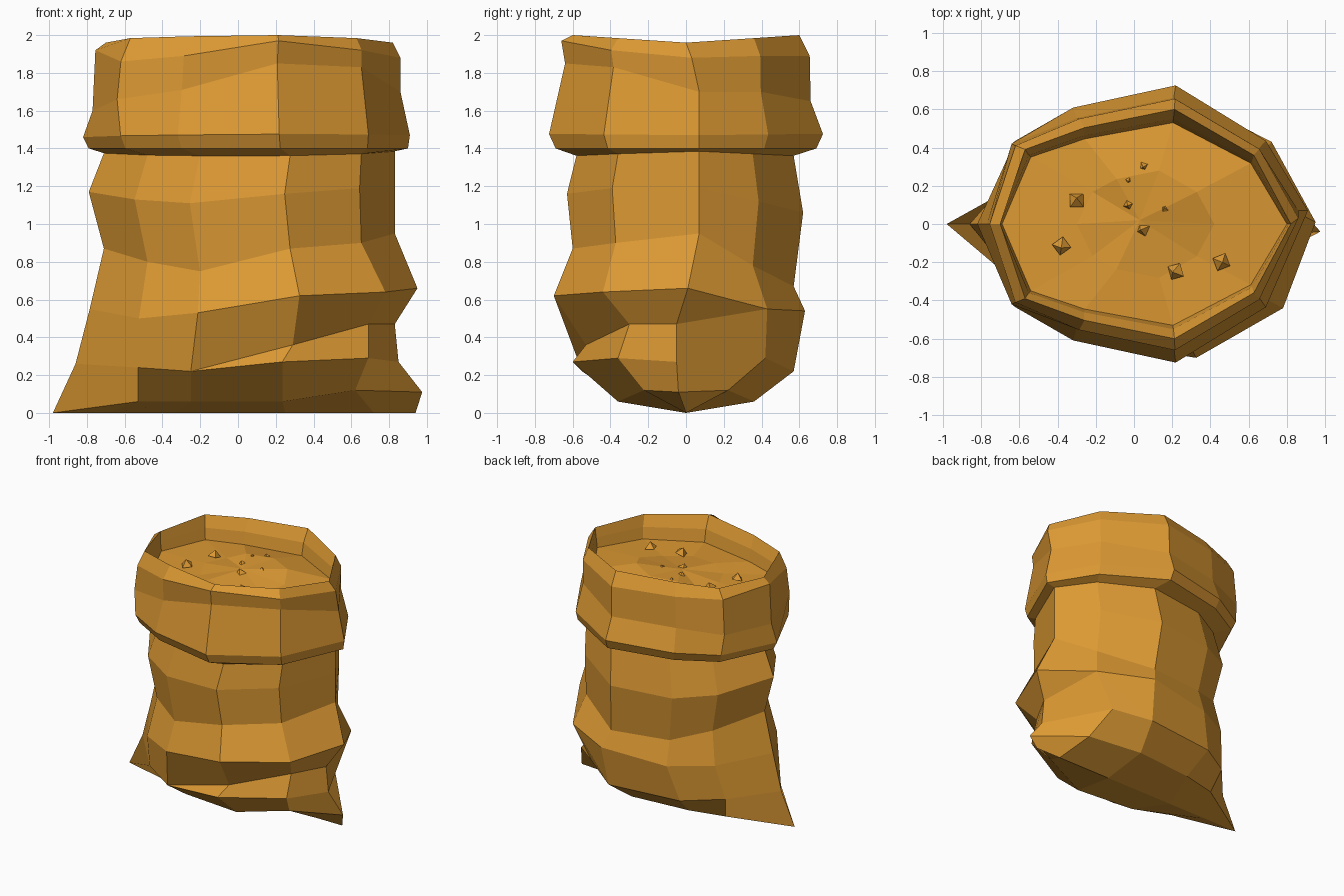
import bpy
import bmesh
import random
from mathutils import Vector

random.seed(4)
cube = bpy.data.objects.get("Cube")
if cube:
    bpy.data.objects.remove(cube, do_unlink=True)

# Single burlap-gold colour
colour = (0.72, 0.32, 0.033, 1.0)
gold = bpy.data.materials.new("golden_burlap")
gold.use_nodes = True
gold.diffuse_color = colour
shader = next(n for n in gold.node_tree.nodes if n.type == "BSDF_PRINCIPLED")
shader.inputs["Base Color"].default_value = colour
shader.inputs["Roughness"].default_value = 0.9


def finish(bm, name):
    """Turn a bmesh into a flat shaded, coloured object."""
    bmesh.ops.recalc_face_normals(bm, faces=bm.faces)
    mesh = bpy.data.meshes.new(name)
    bm.to_mesh(mesh)
    bm.free()
    mesh.materials.append(gold)
    obj = bpy.data.objects.new(name, mesh)
    bpy.context.collection.objects.link(obj)
    return obj


def outline(front):
    """Ten-sided outline: left tip, front columns, right tip, back columns."""
    back = [(u, -v) for u, v in reversed(front)]
    return [(0, 0)] + front + [(1, 0)] + back


body_outline = outline([(0.15, -0.6), (0.33, -0.88), (0.64, -1), (0.885, -0.62)])
cuff_outline = outline([(0.115, -0.6), (0.29, -0.84), (0.6, -1), (0.873, -0.6)])
RIGHT = 5


def ring_points(shape, x_left, x_right, y_front, y_back, y_tip, heights):
    """One cross-section; heights are (left, right, bow) or one per column."""
    points = []
    for column, (u, v) in enumerate(shape):
        x = x_left + (x_right - x_left) * u
        y = v * (y_front if v < 0 else y_back)
        if column == RIGHT:
            y = y_tip
        if len(heights) == 3:
            left, right, bow = heights
            z = left + (right - left) * u + bow * abs(v)
        else:
            z = heights[column]
        points.append(Vector((x, y, z)))
    return points


# Body cross-sections from the keel up to the neck
base = (-0.86, 0.85, 0.6, 0.57, -0.05,
        (.26, .24, .22, .27, .29, .27, .29, .22, .22, .24))
body = {
    "keel":      (-0.98, 0.94, 0, 0, 0, (0, 0, 0)),
    "underside": (-0.765, 0.8, 0.36, 0.36, 0,
                  (.06, .06, .06, .06, .12, .12, .12, .06, .06, .06)),
    "base":      base,
    "crease":    base,
    "bulge":     (-0.785, 0.95, 0.7, 0.63, 0.01,
                  (.55, .5, .53, .62, .64, .66, .55, .54, .5, .52)),
    "waist":     (-0.71, 0.83, 0.6, 0.57, 0.07,
                  (.87, .8, .75, .87, .9, .95, .78, .67, .69, .78)),
    "chest":     (-0.79, 0.83, 0.63, 0.62, 0.07,
                  (1.17, 1.13, 1.11, 1.16, 1.19, 1.19, 1.12, 1.06, 1.06, 1.1)),
    "neck":      (-0.71, 0.83, 0.58, 0.57, 0.07, (1.375, 1.385, -0.02)),
}

# Rolled cuff, rim and the inside down to the contents
cuff = {
    "cuff_under": (-0.79, 0.9, 0.69, 0.69, 0.07, (1.4, 1.4, 0)),
    "cuff_low":   (-0.82, 0.91, 0.725, 0.725, 0.07, (1.46, 1.47, 0.01)),
    "cuff_mid":   (-0.77, 0.86, 0.64, 0.66, 0.07,
                   (1.6, 1.66, 1.71, 1.85, 1.83, 1.7, 1.7, 1.65, 1.65, 1.63)),
    "cuff_high":  (-0.755, 0.86, 0.66, 0.655, 0.03,
                   (1.92, 1.86, 1.89, 1.97, 1.92, 1.88, 1.89, 1.89, 1.9, 1.91)),
    "rim":        (-0.7, 0.82, 0.6, 0.6, 0, (1.96, 1.96, 0.04)),
    "lip":        (-0.7, 0.81, 0.55, 0.55, 0, (1.88, 1.88, 0.02)),
    "floor":      (-0.69, 0.8, 0.53, 0.53, 0, (1.8, 1.8, 0)),
    "mound":      (-0.3, 0.42, 0.28, 0.28, 0, (1.83, 1.83, 0)),
}
rings = {name: ring_points(body_outline, *row) for name, row in body.items()}
rings.update({name: ring_points(cuff_outline, *row) for name, row in cuff.items()})

# Sideways tugs on single corners, keeping their height
tugs = {
    "underside": {1: (-0.53, -0.2), 9: (-0.53, 0.25)},
    "base":   {1: (-0.53, -0.38), 2: (-0.25, -0.55), 4: (0.69, -0.36),
               6: (0.56, 0.42), 7: (0.3, 0.57), 9: (-0.58, 0.32)},
    "bulge":  {4: (0.78, -0.44), 6: (0.72, 0.43)},
}
tugs["crease"] = tugs["base"]
for name, x, y in (("cuff_mid", -0.64, 0.42), ("cuff_high", -0.62, 0.41),
                   ("rim", -0.57, 0.39), ("lip", -0.55, 0.36),
                   ("floor", -0.54, 0.35)):
    tugs[name] = {1: (x, -y), 9: (x, y)}
for name, corners in tugs.items():
    for column, spot in corners.items():
        rings[name][column].xy = spot

# Pulled bottom corners and the folded crease around the right side
rings["underside"][0] = rings["keel"][0].copy()
rings["underside"][RIGHT] = Vector((0.975, -0.04, 0.11))
rings["crease"][RIGHT - 2] = Vector((0.29, -0.53, 0.36))
rings["crease"][RIGHT - 1] = Vector((0.69, -0.3, 0.47))
rings["crease"][RIGHT] = Vector((0.83, -0.05, 0.47))
rings["crease"][RIGHT + 1] = rings["bulge"][RIGHT + 1].copy()
for point in rings["mound"]:
    point.z += random.uniform(-0.04, 0.04)

# Sack: bridge the rings and cap the contents
bm = bmesh.new()
loops = [[bm.verts.new(p) for p in ring] for ring in rings.values()]
count = len(body_outline)
for low, high in zip(loops, loops[1:]):
    for i in range(count):
        j = (i + 1) % count
        bm.faces.new((low[i], low[j], high[j], high[i]))
centre = bm.verts.new((0.03, 0.02, 1.84))
top = loops[-1]
for i in range(count):
    bm.faces.new((top[i], top[(i + 1) % count], centre))
bmesh.ops.remove_doubles(bm, verts=bm.verts, dist=0.001)
finish(bm, "sack")

# Grains: little pyramids poking out of the contents
spots = [(0.05, 0.3), (-0.03, 0.23), (-0.3, 0.13), (-0.03, 0.1), (0.16, 0.08),
         (0.04, -0.03), (-0.38, -0.12), (0.21, -0.25), (0.46, -0.2)]
for number, (x, y) in enumerate(spots, 1):
    bm = bmesh.new()
    bmesh.ops.create_cone(bm, cap_ends=True, segments=4, radius1=0.05,
                          radius2=0, depth=0.05)
    grain = finish(bm, f"grain_{number}")
    grain.location = (x, y, 1.84)
    grain.rotation_euler = (random.uniform(-0.3, 0.3),
                            random.uniform(-0.3, 0.3), random.uniform(0, 3))
